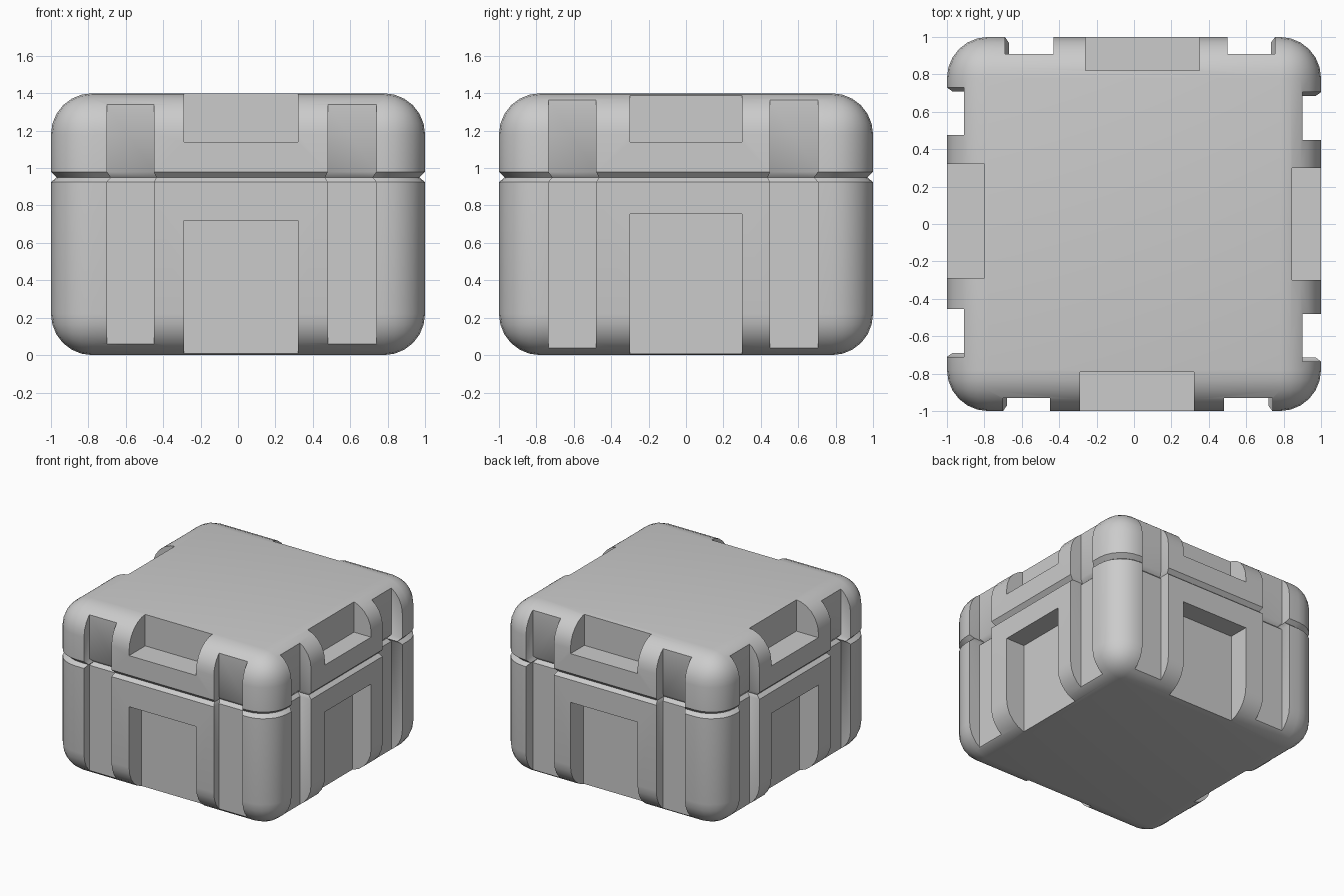
import bpy
import bmesh
import math
from mathutils import Matrix, Vector

default = bpy.data.objects.get("Cube")
if default:
    bpy.data.objects.remove(default, do_unlink=True)

HEIGHT = 1.4
RADIUS = 0.22

grey = bpy.data.materials.new("plain grey")
grey.use_nodes = True
colour = (0.6, 0.6, 0.6, 1)
grey.diffuse_color = colour
grey.node_tree.nodes["Principled BSDF"].inputs["Base Color"].default_value = colour


def add_box(bm, low, high):
    low, high = Vector(low), Vector(high)
    size = Matrix.Diagonal((high - low).to_4d())
    bmesh.ops.create_cube(bm, size=1, matrix=Matrix.Translation((low + high) / 2) @ size)


def make_object(name, bm):
    mesh = bpy.data.meshes.new(name)
    bm.to_mesh(mesh)
    bm.free()
    obj = bpy.data.objects.new(name, mesh)
    bpy.context.collection.objects.link(obj)
    return obj


# Rounded block
bm = bmesh.new()
add_box(bm, (-1, -1, 0), (1, 1, HEIGHT))
bmesh.ops.bevel(bm, geom=bm.edges[:], offset=RADIUS, offset_type='OFFSET',
                segments=6, profile=0.5, affect='EDGES')
case = make_object("storage_case", bm)
case.data.materials.append(grey)

# Each side: axis, direction, slot depth, slot spans,
# recess span, lid recess depth, lower recess depth, lower recess top
SIDES = [
    ("y", -1, 0.07, [(-0.70, -0.45), (0.48, 0.74)], (-0.29, 0.32), 0.21, 0.16, 0.72),
    ("y", 1, 0.09, [(-0.69, -0.43), (0.50, 0.755)], (-0.26, 0.35), 0.18, 0.17, 0.74),
    ("x", 1, 0.10, [(-0.735, -0.48), (0.45, 0.705)], (-0.30, 0.30), 0.155, 0.17, 0.755),
    ("x", -1, 0.09, [(-0.71, -0.455), (0.475, 0.73)], (-0.29, 0.32), 0.20, 0.17, 0.75),
]


def cut_box(bm, axis, direction, depth, span, z_low, z_high):
    near, far = sorted((direction * (1 - depth), direction * 1.2))
    if axis == "x":
        add_box(bm, (near, span[0], z_low), (far, span[1], z_high))
    else:
        add_box(bm, (span[0], near, z_low), (span[1], far, z_high))


# Vertical slots, lid recesses and lower recesses
bm = bmesh.new()
for axis, direction, slot_depth, slots, recess, lid_depth, low_depth, low_top in SIDES:
    for span in slots:
        cut_box(bm, axis, direction, slot_depth, span, -0.1, 1.5)
    cut_box(bm, axis, direction, lid_depth, recess, 1.14, 1.5)
    cut_box(bm, axis, direction, low_depth, recess, -0.1, low_top)
cutter = make_object("side_cutter", bm)
cutter.hide_render = True

cut = case.modifiers.new("side cuts", 'BOOLEAN')
cut.operation = 'DIFFERENCE'
cut.solver = 'EXACT'
cut.object = cutter
bpy.context.view_layer.objects.active = case
case.select_set(True)
bpy.ops.object.modifier_apply(modifier=cut.name)
bpy.data.objects.remove(cutter, do_unlink=True)

# Lid seam: three loops, the middle one drawn inwards
SEAM = 0.95
bm = bmesh.new()
bm.from_mesh(case.data)
for z in (0.925, SEAM, 0.98):
    bmesh.ops.bisect_plane(bm, geom=bm.verts[:] + bm.edges[:] + bm.faces[:],
                           plane_co=(0, 0, z), plane_no=(0, 0, 1))
for v in bm.verts:
    if abs(v.co.z - SEAM) < 0.002:
        v.co.x *= 0.97
        v.co.y *= 0.97
for f in bm.faces:
    f.material_index = 0
bm.to_mesh(case.data)
bm.free()

bpy.ops.object.shade_smooth_by_angle(angle=math.radians(44))
